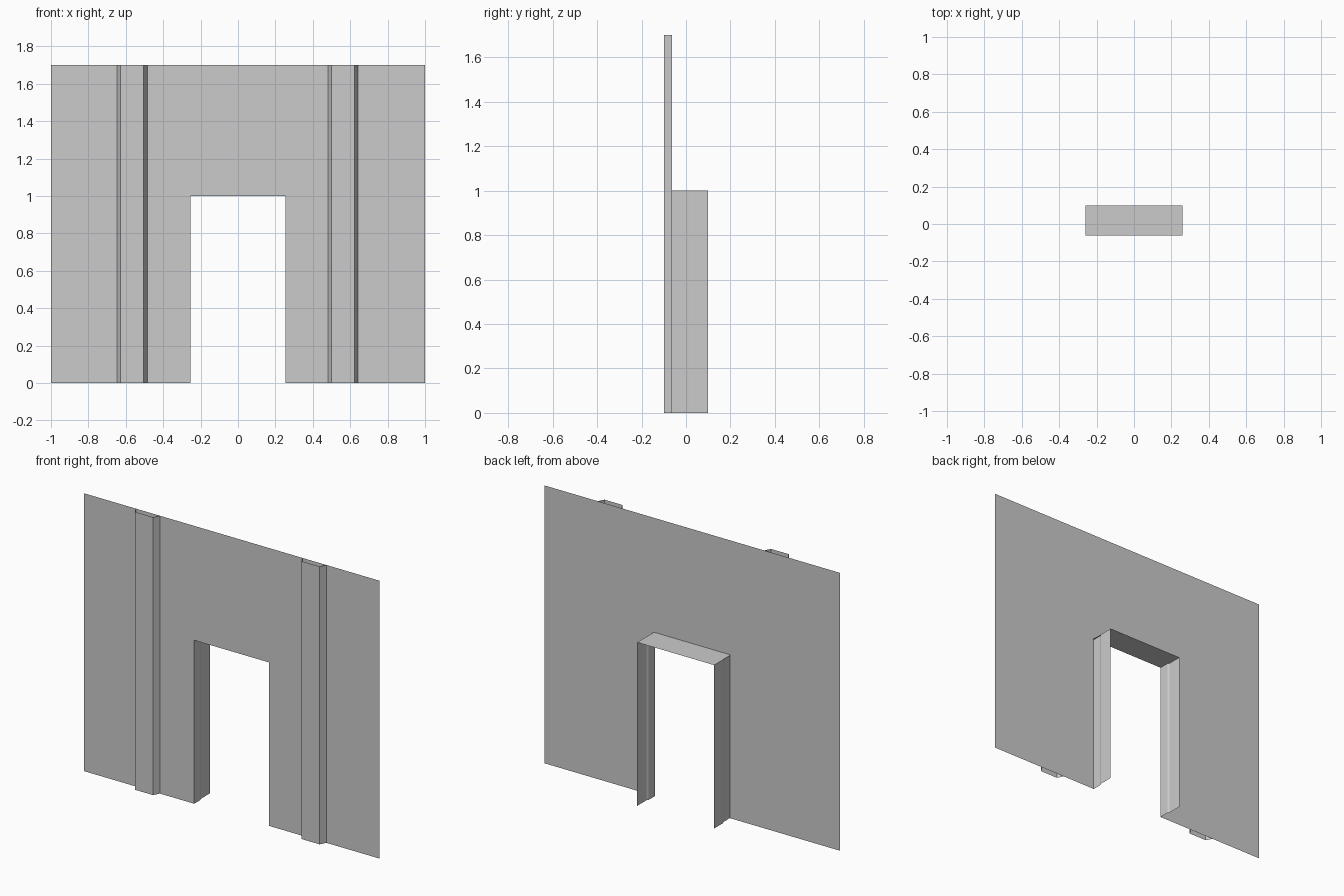
import bpy

cube = bpy.data.objects.get("Cube")
if cube:
    bpy.data.objects.remove(cube, do_unlink=True)

WALL_Y, FRONT_Y, BACK_Y = -0.062, -0.1, 0.1
HEIGHT, DOOR_TOP = 1.7, 1.0
INNER, OUTER = 0.253, 0.26

# Plain grey for every surface
grey = bpy.data.materials.new("plain grey")
grey.use_nodes = True
colour = (0.6, 0.6, 0.6, 1)
grey.diffuse_color = colour
grey.node_tree.nodes["Principled BSDF"].inputs["Base Color"].default_value = colour


def make_part(name, verts, faces):
    mesh = bpy.data.meshes.new(name)
    mesh.from_pydata(verts, [], faces)
    mesh.materials.append(grey)
    obj = bpy.data.objects.new(name, mesh)
    bpy.context.collection.objects.link(obj)
    return obj


def upright_sheet(name, path, height):
    """Raise an open floor path into a thin folded sheet."""
    n = len(path)
    verts = [(x, y, z) for z in (0, height) for x, y in path]
    faces = [(i, i + 1, n + i + 1, n + i) for i in range(n - 1)]
    return make_part(name, verts, faces)


# Wall sheet with a doorway
outline = [(-1, 0), (-INNER, 0), (-INNER, DOOR_TOP), (INNER, DOOR_TOP),
           (INNER, 0), (1, 0), (1, HEIGHT), (INNER, HEIGHT),
           (-INNER, HEIGHT), (-1, HEIGHT)]
make_part("wall", [(x, WALL_Y, z) for x, z in outline],
          [(0, 1, 2, 8, 9), (2, 3, 7, 8), (3, 4, 5, 6, 7)])

# Chamfered pilasters, open at the ends
for name, cx in (("right_pilaster", -0.566), ("left_pilaster", 0.561)):
    upright_sheet(name, [(cx - 0.081, WALL_Y), (cx - 0.061, FRONT_Y),
                         (cx + 0.061, FRONT_Y), (cx + 0.081, WALL_Y)], HEIGHT)

# Door jambs with a small step outwards halfway back
for name, side in (("right_jamb", -1), ("left_jamb", 1)):
    path = [(side * INNER, WALL_Y), (side * INNER, 0),
            (side * OUTER, 0.012), (side * OUTER, BACK_Y)]
    upright_sheet(name, path[::side], DOOR_TOP)

# Doorway ceiling
make_part("lintel", [(-OUTER, WALL_Y, DOOR_TOP), (-OUTER, BACK_Y, DOOR_TOP),
                     (OUTER, BACK_Y, DOOR_TOP), (OUTER, WALL_Y, DOOR_TOP)],
          [(0, 1, 2, 3)])
